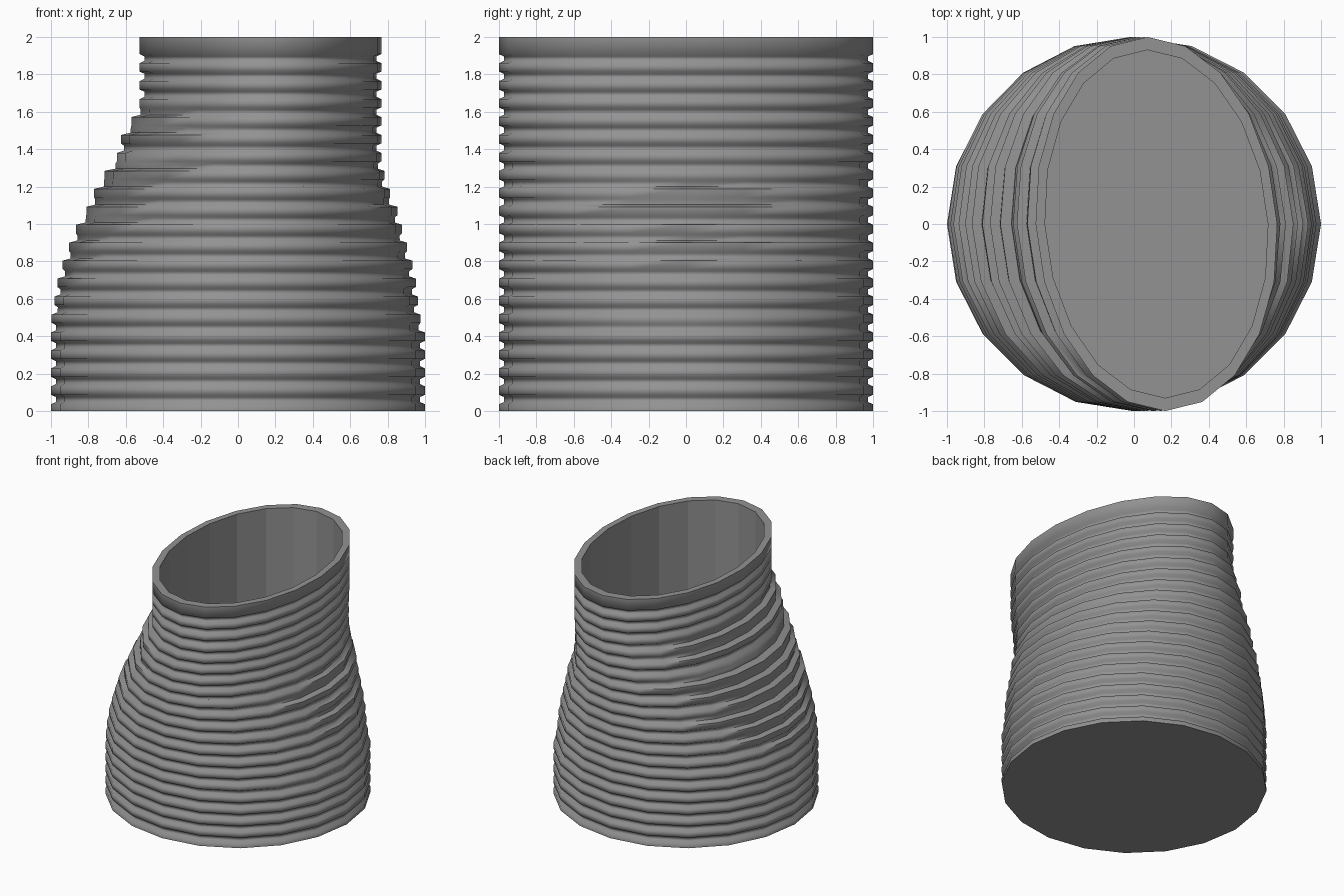
import bpy, bmesh, math

if "Cube" in bpy.data.objects:
    bpy.data.objects.remove(bpy.data.objects["Cube"])

SIDES = 20
PITCH = 0.096
GROOVE = 0.026

# silhouette control points: (z, left extent, right extent)
PROFILE = [(0.0, 1.0, 1.0), (0.42, 1.0, 1.0), (0.51, 0.995, 0.97), (0.69, 0.965, 0.95),
           (0.79, 0.935, 0.93), (0.98, 0.865, 0.875), (1.08, 0.805, 0.85),
           (1.17, 0.768, 0.81), (1.27, 0.71, 0.78), (1.36, 0.645, 0.766),
           (1.46, 0.625, 0.766), (1.55, 0.57, 0.766), (1.64, 0.526, 0.766),
           (2.0, 0.526, 0.766)]


def extents(z):
    for (z0, l0, r0), (z1, l1, r1) in zip(PROFILE, PROFILE[1:]):
        if z <= z1:
            f = (z - z0) / (z1 - z0)
            return l0 + (l1 - l0) * f, r0 + (r1 - r0) * f
    return PROFILE[-1][1:]


def add_ring(bm, z, sample_z, inset_x, inset_y):
    """Slightly skewed ellipse matching the silhouette at sample_z."""
    left, right = extents(max(0.0, min(2.0, sample_z)))
    cx, a = (right - left) / 2, (right + left) / 2 - inset_x
    skew = 0.048 * max(0.0, min(1.0, (sample_z - 0.4) / 1.2))
    ring = []
    for i in range(SIDES):
        t = 2 * math.pi * i / SIDES
        ring.append(bm.verts.new((cx + a * math.cos(t) - skew * math.sin(t),
                                  (1 - inset_y) * math.sin(t), z)))
    return ring


bm = bmesh.new()
rings = []

# outer wall: 20 ribs separated by grooves, then the plain rim band
for k in range(21):
    top = 0.036 + PITCH * k
    low, high = max(0.0, top - 0.045), top
    if k == 20:
        low, high = 1.908, 2.0
    mid = (low + high) / 2
    if k > 0:
        rings.append(add_ring(bm, low - 0.012, low - 0.025, GROOVE, GROOVE))
    rings.append(add_ring(bm, low, mid, 0, 0))
    rings.append(add_ring(bm, high, mid, 0, 0))
    if k < 20:
        rings.append(add_ring(bm, high + 0.012, high + 0.025, GROOVE, GROOVE))
outer_count = len(rings) - 1

# rim thickness and straight inner wall down to the floor
rings.append(add_ring(bm, 2.0, 2.0, 0.05, 0.07))
rings.append(add_ring(bm, 0.07, 2.0, 0.05, 0.07))

flat_faces = []
for n, (lo, hi) in enumerate(zip(rings, rings[1:])):
    for i in range(SIDES):
        j = (i + 1) % SIDES
        bm.faces.new((lo[i], lo[j], hi[j], hi[i]))
        flat_faces.append(n >= outer_count)

# underside and inner floor
bm.faces.new(list(reversed(rings[0])))
bm.faces.new(rings[-1])
flat_faces += [True, True]

mesh = bpy.data.meshes.new("ribbed_vessel")
bm.to_mesh(mesh)
bm.free()
vessel = bpy.data.objects.new("ribbed_vessel", mesh)
bpy.context.collection.objects.link(vessel)
bpy.context.view_layer.objects.active = vessel
vessel.select_set(True)

# soft ribs, crisp rim and base edges
bpy.ops.object.shade_smooth_by_angle(angle=math.radians(72))

# the inside keeps flat facets
for poly, flat in zip(mesh.polygons, flat_faces):
    if flat:
        poly.use_smooth = False

# dark grey surface
grey = bpy.data.materials.new("dark_grey")
grey.diffuse_color = (0.29, 0.29, 0.29, 1.0)
grey.use_nodes = True
grey.node_tree.nodes["Principled BSDF"].inputs["Base Color"].default_value = grey.diffuse_color
mesh.materials.append(grey)
